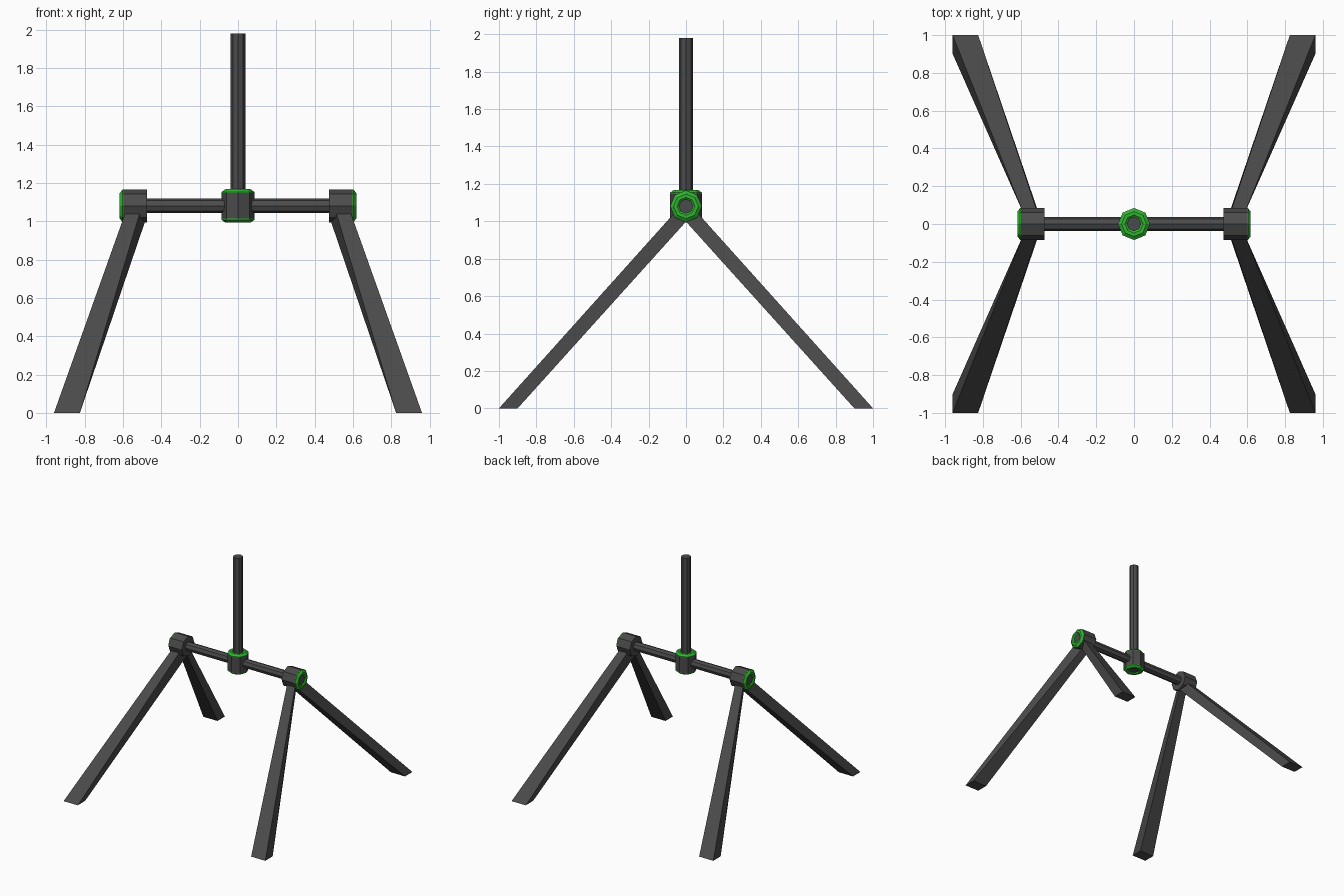
import bpy, bmesh, math
from mathutils import Matrix, Vector

if "Cube" in bpy.data.objects:
    bpy.data.objects.remove(bpy.data.objects["Cube"])

def material(name, rgb):
    m = bpy.data.materials.new(name)
    m.diffuse_color = (*rgb, 1)
    m.use_nodes = True
    m.node_tree.nodes["Principled BSDF"].inputs["Base Color"].default_value = m.diffuse_color
    return m

CHARCOAL = material("charcoal", (0.07, 0.07, 0.07))
GREEN = material("bright green", (0.03, 0.46, 0.03))
AXLE_Z, SIDES = 1.08, 8

def finish(name, bm, mats):
    bmesh.ops.recalc_face_normals(bm, faces=bm.faces)
    me = bpy.data.meshes.new(name)
    bm.to_mesh(me)
    bm.free()
    for m in mats:
        me.materials.append(m)
    ob = bpy.data.objects.new(name, me)
    bpy.context.collection.objects.link(ob)
    return ob

def turned(name, profile, matrix, green_from=None):
    """Spin a (radius, height) profile round z; faces beyond green_from become green."""
    bm = bmesh.new()
    rings = []
    for r, h in profile:
        rings.append([bm.verts.new((r * math.cos(2 * math.pi * i / SIDES),
                                    r * math.sin(2 * math.pi * i / SIDES), h))
                      for i in range(SIDES)])
    for a, b in zip(rings, rings[1:]):
        for i in range(SIDES):
            j = (i + 1) % SIDES
            bm.faces.new((a[i], a[j], b[j], b[i]))
    bm.faces.new(rings[0])
    bm.faces.new(rings[-1])
    if green_from is not None:
        for f in bm.faces:
            c = f.calc_center_median()
            f.material_index = int(abs(c.z) > green_from and len(f.verts) == 4)
    bm.transform(matrix)
    return finish(name, bm, [CHARCOAL, GREEN])

def along_x(x, side=1):
    return Matrix.Translation((x, 0, AXLE_Z)) @ Matrix.Rotation(side * math.pi / 2, 4, 'Y')

# crossbar and upright post
turned("crossbar", [(0.038, -0.6), (0.038, 0.6)], along_x(0))
turned("post", [(0.038, 0), (0.038, 0.9)], Matrix.Translation((0, 0, AXLE_Z)))

# chamfered green rim with a shallow dark socket
rim = [(0.085, 0.067), (0.085, 0.073), (0.066, 0.087), (0.048, 0.087), (0.038, 0.079)]
turned("centre_hub", [(r, -h) for r, h in reversed(rim)] + rim,
       Matrix.Translation((0, 0, AXLE_Z)), 0.0671)

# end hubs, rim only on the outer face
for side, label in ((-1, "left"), (1, "right")):
    turned(label + "_hub",
           [(0.086, -0.07), (0.086, 0.052)] + [(r, h - 0.015) for r, h in rim],
           along_x(side * 0.545, side), 0.0521).data
    hub = bpy.data.objects[label + "_hub"]
    for p in hub.data.polygons:          # inner face stays dark
        if p.center.x * side < 0.58:
            p.material_index = 0

# splayed, tapering legs: foot corners then matching hub corners
FOOT = [(0.96, 1.0, 0), (0.825, 1.0, 0), (0.825, 0.9, 0), (0.96, 0.9, 0)]
TOP = [(0.583, 0.05, 1.058), (0.508, 0.05, 1.058), (0.485, 0.0, 0.998), (0.555, 0.0, 0.998)]
for sx, lx in ((-1, "left"), (1, "right")):
    for sy, ly in ((-1, "front"), (1, "back")):
        bm = bmesh.new()
        lo, hi = [[bm.verts.new((x * sx, y * sy, z)) for x, y, z in ring] for ring in (FOOT, TOP)]
        bm.faces.new(lo)
        bm.faces.new(hi)
        for i in range(4):
            j = (i + 1) % 4
            bm.faces.new((lo[i], lo[j], hi[j], hi[i]))
        finish(f"{ly}_{lx}_leg", bm, [CHARCOAL])
